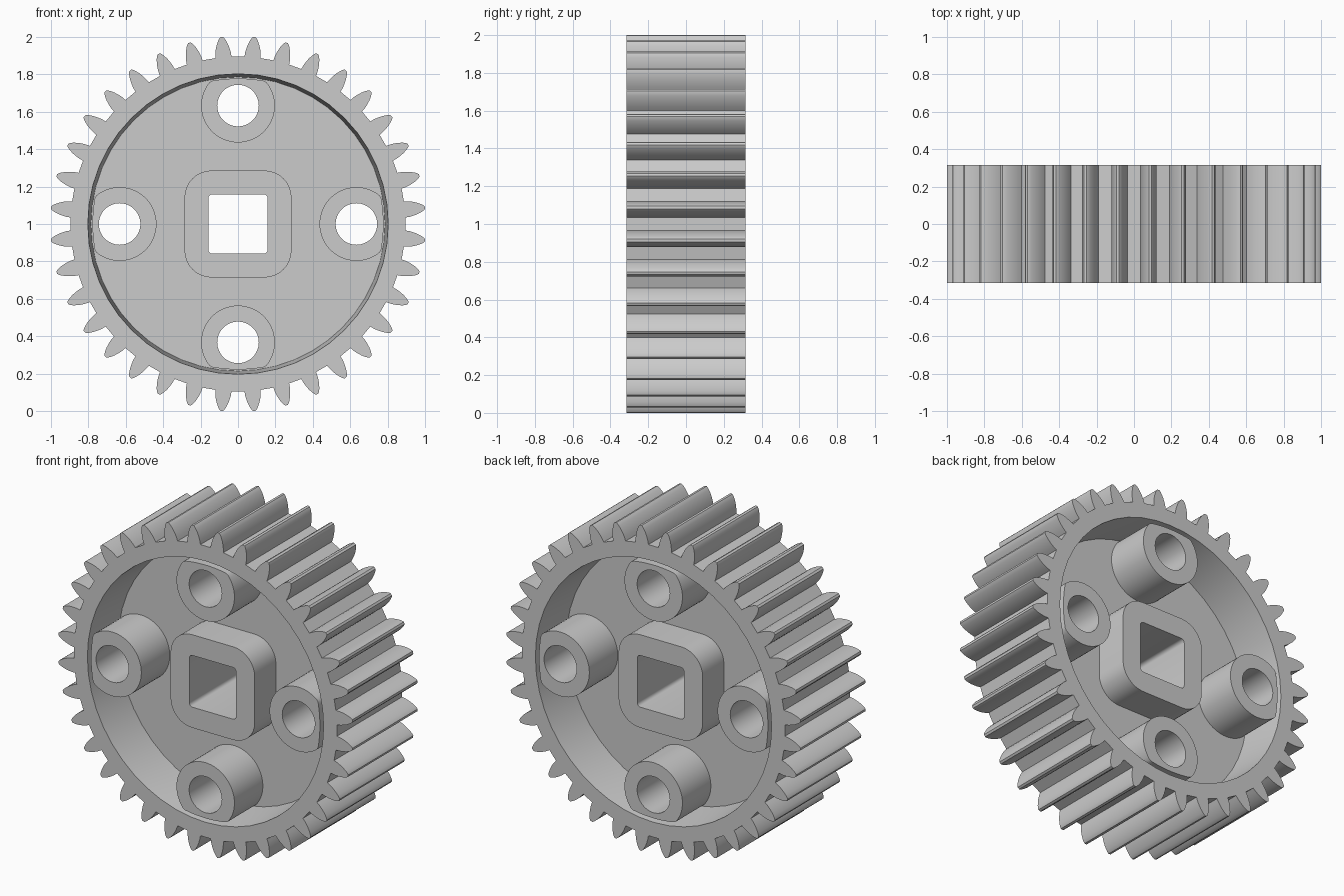
import bpy, bmesh
from math import sin, cos, radians, pi, hypot

cube = bpy.data.objects.get("Cube")
if cube:
    bpy.data.objects.remove(cube, do_unlink=True)

GREY = (0.6, 0.6, 0.6, 1.0)
metal = bpy.data.materials.new("plain_grey")
metal.use_nodes = True
metal.diffuse_color = GREY
metal.node_tree.nodes["Principled BSDF"].inputs["Base Color"].default_value = GREY

HALF = 0.316          # half the gear width
WEB = 0.04            # half the web thickness
TEETH = 36
BOSS_AT = 0.633


def circle(r, cx=0.0, cz=0.0, n=48):
    return [(cx + r * cos(2 * pi * i / n), cz + r * sin(2 * pi * i / n)) for i in range(n)]


def rounded_square(half, r, steps=8):
    pts = []
    for corner in range(4):
        a0 = corner * pi / 2
        cx = (half - r) * (1 if corner in (0, 3) else -1)
        cz = (half - r) * (1 if corner < 2 else -1)
        for s in range(steps + 1):
            a = a0 + s * pi / 2 / steps
            pts.append((cx + r * cos(a), cz + r * sin(a)))
    return pts


def gear_outline():
    # Half tooth as (radius, half angle in degrees), root to tip
    flank = [(0.895, 2.8), (0.918, 2.6), (0.941, 2.25), (0.963, 1.8),
             (0.983, 1.25), (0.996, 0.8), (1.003, 0.4)]
    tooth = [(r, -a) for r, a in flank] + [(r, a) for r, a in reversed(flank)]
    pts = []
    for t in range(TEETH):
        mid = (t + 0.5) * 360 / TEETH
        pts += [(r * cos(radians(mid + a)), r * sin(radians(mid + a))) for r, a in tooth]
    return pts


def turn(pts, quarter):
    for _ in range(quarter):
        pts = [(-z, x) for x, z in pts]
    return pts


def loft(name, layers):
    """Solid through layers of (y, [outer loop, hole loops...]), capped at both ends."""
    bm = bmesh.new()
    rings = [[[bm.verts.new((x, y, z + 1)) for x, z in loop] for loop in loops]
             for y, loops in layers]
    for end in (rings[0], rings[-1]):
        edges = [bm.edges.new((loop[i - 1], loop[i])) for loop in end for i in range(len(loop))]
        bmesh.ops.triangle_fill(bm, use_beauty=True, use_dissolve=False,
                                edges=edges, normal=(0, -1, 0))
    for low, high in zip(rings, rings[1:]):
        for a, b in zip(low, high):
            for i in range(len(a)):
                bm.faces.new((a[i - 1], a[i], b[i], b[i - 1]))
    bmesh.ops.recalc_face_normals(bm, faces=bm.faces)
    mesh = bpy.data.meshes.new(name)
    bm.to_mesh(mesh)
    bm.free()
    mesh.materials.append(metal)
    obj = bpy.data.objects.new(name, mesh)
    bpy.context.collection.objects.link(obj)
    bpy.ops.object.select_all(action='DESELECT')
    obj.select_set(True)
    bpy.context.view_layer.objects.active = obj
    bpy.ops.object.shade_smooth_by_angle(angle=radians(30))
    return obj


def prism(name, half, loops):
    return loft(name, [(-half, loops), (half, loops)])


# Toothed rim, its inside wall drafted toward the web
teeth = gear_outline()
mouth, floor = circle(0.803), circle(0.786)
loft("toothed_rim", [(-HALF, [teeth, mouth]), (-WEB, [teeth, floor]),
                     (WEB, [teeth, floor]), (HALF, [teeth, mouth])])

# Thin web, with openings hidden inside the hub and bosses
openings = [turn(circle(0.13, BOSS_AT), q) for q in range(4)]
prism("web", WEB, [circle(0.79)] + openings + [rounded_square(0.2, 0.03)])

# Square hub, set slightly below the rim
prism("hub", 0.246, [rounded_square(0.286, 0.145), rounded_square(0.159, 0.022, 4)])

# Four bosses, trimmed where they meet the rim wall
boss = []
for x, z in circle(0.197, BOSS_AT, n=64):
    k = min(1, 0.778 / hypot(x, z))
    boss.append((x * k, z * k))
hole = circle(0.111, BOSS_AT)
for q, side in enumerate(("left", "top", "right", "bottom")):
    prism(side + "_boss", HALF, [turn(boss, q), turn(hole, q)])
